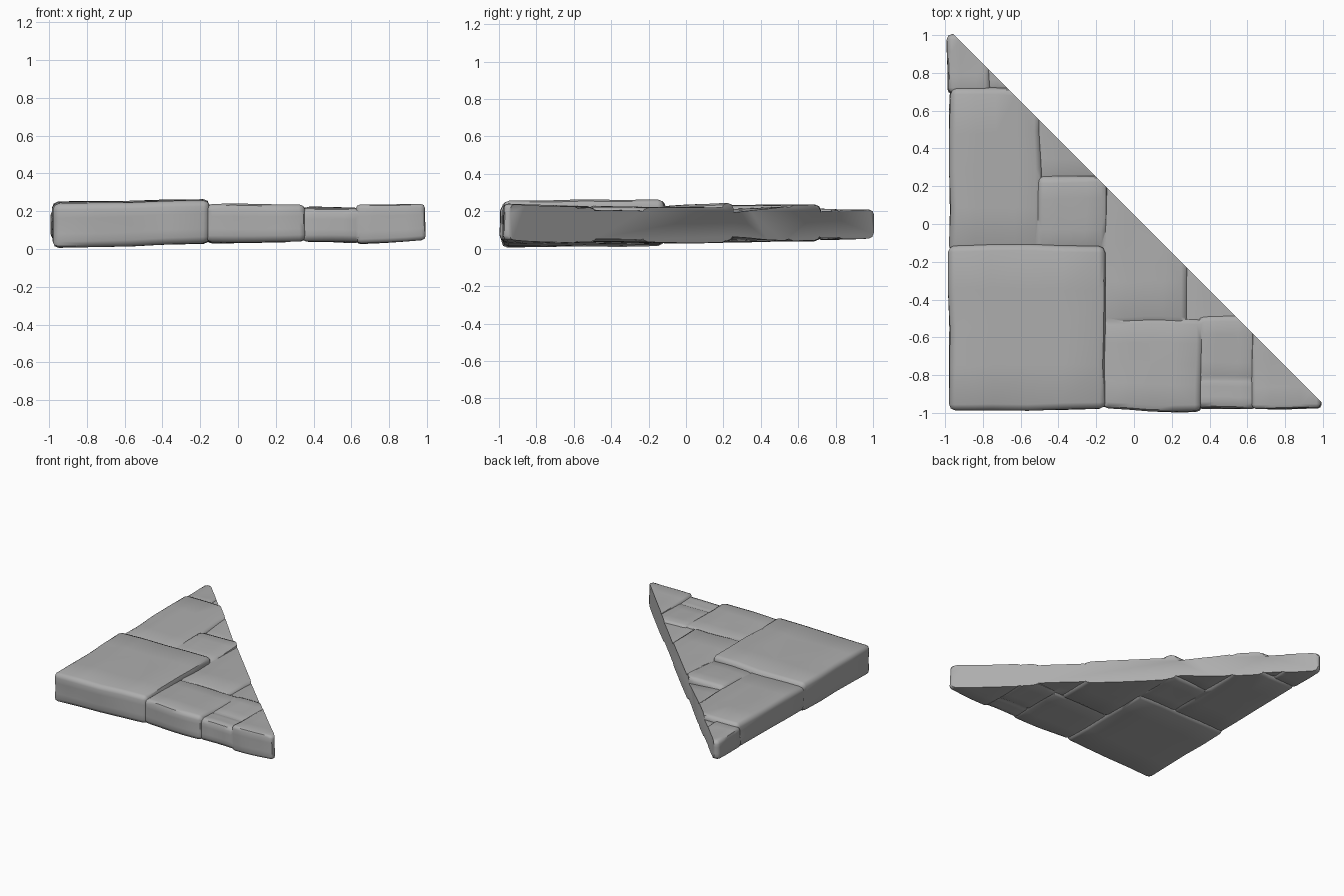
import bpy, bmesh
from mathutils import Vector, noise

if "Cube" in bpy.data.objects:
    bpy.data.objects.remove(bpy.data.objects["Cube"])


def stone(name, x0, x1, y0, y1, top, bottom, skew=(0, 0, 0, 0), bevel=0.034):
    """Worn block; top/bottom give heights at SW, SE, NE, NW, skew shifts corners in y."""
    corners = [(x0, y0 + skew[0]), (x1, y0 + skew[1]), (x1, y1 + skew[2]), (x0, y1 + skew[3])]
    bm = bmesh.new()
    lo = [bm.verts.new((x, y, z)) for (x, y), z in zip(corners, bottom)]
    hi = [bm.verts.new((x, y, z)) for (x, y), z in zip(corners, top)]
    bm.faces.new(lo[::-1])
    bm.faces.new(hi)
    for i in range(4):
        j = (i + 1) % 4
        bm.faces.new((lo[i], lo[j], hi[j], hi[i]))
    bmesh.ops.bevel(bm, geom=bm.edges[:], offset=bevel, segments=2, profile=0.5,
                    affect='EDGES')
    # Split the broad faces and push them about gently for a hewn surface
    long_edges = [e for e in bm.edges if e.calc_length() > 0.08]
    bmesh.ops.subdivide_edges(bm, edges=long_edges, cuts=3, use_grid_fill=True)
    for v in bm.verts:
        n = noise.noise_vector(v.co * 3.5)
        v.co += Vector((n.x * 0.012, n.y * 0.012, n.z * 0.008))
    bmesh.ops.triangulate(bm, faces=[f for f in bm.faces if len(f.verts) > 3])
    bmesh.ops.recalc_face_normals(bm, faces=bm.faces[:])
    me = bpy.data.meshes.new(name)
    bm.to_mesh(me)
    bm.free()
    ob = bpy.data.objects.new(name, me)
    bpy.context.collection.objects.link(ob)
    return ob


def combine(target, other, op):
    mod = target.modifiers.new(op, 'BOOLEAN')
    mod.operation, mod.solver, mod.object = op, 'EXACT', other
    bpy.context.view_layer.objects.active = target
    bpy.ops.object.modifier_apply(modifier=mod.name)
    bpy.data.objects.remove(other)


# Large corner stone, then its neighbours along both legs and the diagonal
slab = stone("paving_slab", -0.980, -0.15, -0.985, -0.113,
             (.240, .258, .265, .250), (.003, .028, .030, .014), (0, .005, 0, 0))
pieces = [
    stone("left_stone", -0.977, -0.490, -0.145, 0.717,
          (.222, .226, .235, .238), (.026, .031, .046, .04)),
    stone("top_tip", -0.990, -0.755, 0.690, 1.004,
          (.217, .214, .200, .208), (.049, .051, .056, .053), bevel=0.028),
    stone("top_chip", -0.785, -0.585, 0.690, 0.90,
          (.200, .196, .200, .205), (.056, .058, .058, .056)),
    stone("middle_stone", -0.518, -0.137, -0.145, 0.250,
          (.224, .221, .250, .240), (.033, .035, .041, .038)),
    stone("upper_chip", -0.512, -0.11, 0.217, 0.64,
          (.212, .188, .200, .237), (.045, .066, .058, .045)),
    stone("centre_stone", -0.176, 0.284, -0.524, 0.31,
          (.226, .224, .218, .219), (.031, .036, .036, .034)),
    stone("front_stone", -0.172, 0.362, -0.978, -0.494,
          (.238, .238, .221, .224), (.033, .040, .037, .032), (0, -.02, 0, 0)),
    stone("right_chip", 0.253, 0.64, -0.535, -0.1,
          (.208, .198, .20, .204), (.046, .053, .053, .046)),
    stone("front_small", 0.330, 0.658, -0.980, -0.800,
          (.216, .215, .214, .215), (.038, .033, .037, .039)),
    stone("inner_small", 0.332, 0.654, -0.838, -0.480,
          (.220, .217, .216, .220), (.036, .033, .035, .038)),
    stone("right_tip", 0.626, 0.992, -0.978, -0.55,
          (.235, .238, .232, .222), (.026, .046, .046, .032), bevel=0.022),
]
for p in pieces:
    combine(slab, p, 'UNION')

# Straight diagonal cut
bm = bmesh.new()
prism = [(-1.95, 2.0), (2.0, -1.95), (2.0, 2.0)]
face = bm.faces.new([bm.verts.new((x, y, -0.5)) for x, y in prism])
ext = bmesh.ops.extrude_face_region(bm, geom=[face])
bmesh.ops.translate(bm, vec=Vector((0, 0, 1.5)),
                    verts=[v for v in ext["geom"] if isinstance(v, bmesh.types.BMVert)])
bmesh.ops.recalc_face_normals(bm, faces=bm.faces[:])
me = bpy.data.meshes.new("diagonal_cutter")
bm.to_mesh(me)
bm.free()
cutter = bpy.data.objects.new("diagonal_cutter", me)
cutter.hide_render = True
bpy.context.collection.objects.link(cutter)
combine(slab, cutter, 'DIFFERENCE')

# Darker stone grey
grey = bpy.data.materials.new("stone_grey")
grey.diffuse_color = (0.42, 0.42, 0.42, 1)
grey.use_nodes = True
grey.node_tree.nodes["Principled BSDF"].inputs["Base Color"].default_value = grey.diffuse_color
slab.data.materials.clear()
slab.data.materials.append(grey)

# Soft worn faces, crisp cut and joints
bpy.ops.object.select_all(action='DESELECT')
slab.select_set(True)
bpy.context.view_layer.objects.active = slab
bpy.ops.object.shade_smooth_by_angle(angle=0.8)
